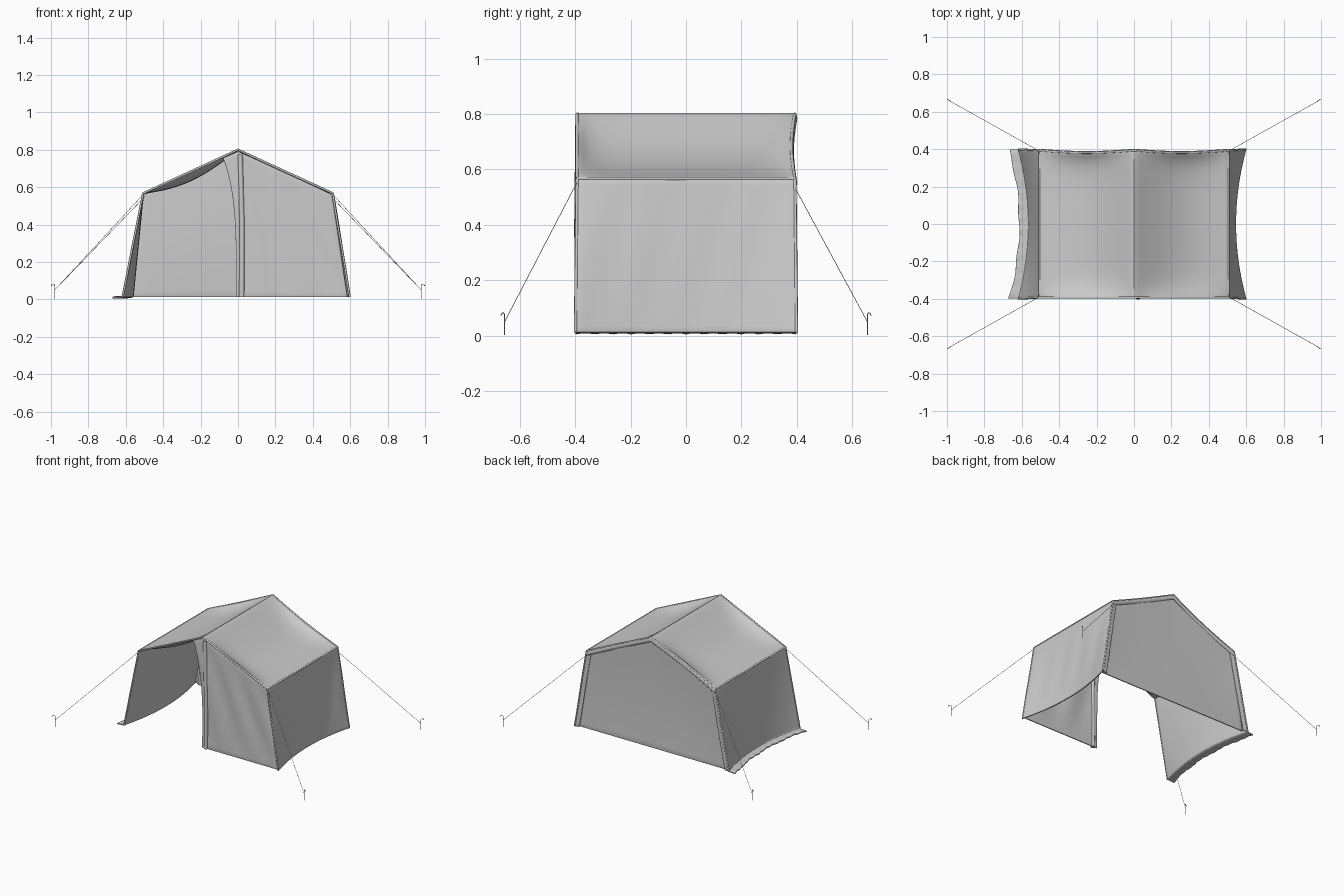
import bpy, bmesh, math
from mathutils import Vector

if "Cube" in bpy.data.objects:
    bpy.data.objects.remove(bpy.data.objects["Cube"])

EAVE_X, EAVE_Z, RIDGE_Z, DEPTH = 0.507, 0.567, 0.80, 0.393
BOTTOM = 0.012


def lerp(a, b, t):
    return a + (b - a) * t


def roof_z(x):
    return RIDGE_Z - (RIDGE_Z - EAVE_Z) * min(abs(x) / EAVE_X, 1)


def cloth(name, fn, nu, nv, thick=0.008):
    """Grid of cloth from a surface function of u, v in 0..1, thickened."""
    bm = bmesh.new()
    rows = [[bm.verts.new(fn(i / nu, j / nv)) for i in range(nu + 1)]
            for j in range(nv + 1)]
    for j in range(nv):
        for i in range(nu):
            bm.faces.new((rows[j][i], rows[j][i + 1],
                          rows[j + 1][i + 1], rows[j + 1][i]))
    mesh = bpy.data.meshes.new(name)
    bm.to_mesh(mesh)
    bm.free()
    mesh.polygons.foreach_set("use_smooth", [True] * len(mesh.polygons))
    ob = bpy.data.objects.new(name, mesh)
    bpy.context.collection.objects.link(ob)
    mod = ob.modifiers.new("thickness", 'SOLIDIFY')
    mod.thickness = thick
    mod.offset = 0
    bev = ob.modifiers.new("soft_edge", 'BEVEL')
    bev.width = 0.002
    bev.segments = 2
    bev.limit_method = 'ANGLE'
    bev.angle_limit = math.radians(50)
    return ob


def tube(name, points, radius, res=2):
    cu = bpy.data.curves.new(name, 'CURVE')
    cu.dimensions = '3D'
    cu.bevel_depth = radius
    cu.bevel_resolution = res
    cu.use_fill_caps = True
    sp = cu.splines.new('POLY')
    sp.points.add(len(points) - 1)
    for p, co in zip(sp.points, points):
        p.co = (*co, 1)
    sp.use_smooth = True
    ob = bpy.data.objects.new(name, cu)
    bpy.context.collection.objects.link(ob)
    return ob


# Roof: taut at ridge, eaves and gables, sagging between
def roof(u, v):
    a, t = 2 * u - 1, 2 * v - 1
    dip = math.sin(math.pi * abs(a))
    x = EAVE_X * a
    y = t * DEPTH - (0.012 * dip * t if t > 0 else 0)
    return (x, y, roof_z(x) - 0.048 * dip * (1 - abs(t) ** 7))


cloth("roof", roof, 40, 40)


# Side walls: flare outward, pulled in at mid length
def right_wall(u, v):
    t, h = 2 * u - 1, 1 - v
    x = EAVE_X + h * (0.035 + 0.055 * t * t)
    ripple = 0.002 * math.sin(14 * t + 3 * h) * math.sin(math.pi * v)
    return (x + ripple, t * (DEPTH + 0.006 * h), lerp(BOTTOM, EAVE_Z, v))


def left_wall(u, v):
    t = 2 * u - 1
    k = max(0, (v - 0.12) / 0.88)
    h = 1 - k
    x = EAVE_X + h * (0.055 + 0.055 * t * t)
    z = lerp(BOTTOM, EAVE_Z, k)
    if v < 0.12:                        # skirt lying on the ground
        s = 1 - v / 0.12
        x += s * (0.052 + 0.004 * math.sin(11 * t))
        z += s * (0.006 * math.sin(19 * t) ** 2 - 0.004)
    return (-x, t * (DEPTH + 0.006 * h), z)


cloth("right_wall", right_wall, 32, 24)
cloth("left_wall", left_wall, 40, 32)


# Back panel: full gable shape
def back_panel(u, v):
    a = 2 * u - 1
    x = a * lerp(0.585, EAVE_X - 0.005, v)
    z = lerp(BOTTOM, roof_z(EAVE_X * a) - 0.008, v)
    puff = 0.008 * math.sin(math.pi * v) * (1 - a ** 4)
    return (x, 0.382 - puff, z)


# Front door: right half closed, its free edge curving over at the top
def front_panel(u, v):
    xb, xt = lerp(-0.01, 0.585, u), lerp(-0.08, EAVE_X - 0.005, u)
    x = lerp(xb, xt, v ** (1 + 3 * (1 - u) ** 2))
    z = lerp(BOTTOM, roof_z(xt) - 0.008, v)
    fold = 0.004 * math.sin(16 * u + 5 * v) * math.sin(math.pi * v)
    return (x, -0.386 + fold, z)


cloth("back_panel", back_panel, 40, 20)
cloth("front_panel", front_panel, 28, 24)


# Rear gable band and wall edges folded round the back corners
def gable_band(u, v):
    x, y, z = roof(u, 1)
    return (x, y + 0.006 * math.sin(math.pi * v), z - 0.032 * v)


def right_fold(u, v):
    x, y, z = right_wall(1, v)
    return (x - 0.035 * u, y - 0.004 * u, z)


def left_fold(u, v):
    x, y, z = left_wall(1, 0.12 + 0.88 * v)
    return (x + 0.035 * u, y - 0.004 * u, z)


cloth("back_gable_band", gable_band, 40, 4, 0.006)
cloth("back_right_fold", right_fold, 3, 16, 0.006)
cloth("back_left_fold", left_fold, 3, 16, 0.006)

# Rolled door seam beside the opening
tube("door_seam", [(0.02, -0.388, BOTTOM), (0.022, -0.39, 0.4),
                   (0.012, -0.386, 0.775)], 0.014, 3)

# Soft hems along gables, corners and eaves
for v, end in ((0, "front"), (1, "back")):
    tube(end + "_gable_hem", [roof(i / 40, v) for i in range(41)], 0.006)
    tube(end + "_right_corner_hem",
         [right_wall(v, j / 12) for j in range(13)], 0.006)
    tube(end + "_left_corner_hem",
         [left_wall(v, 0.12 + 0.88 * j / 12) for j in range(13)], 0.006)
for s, side in ((-1, "left"), (1, "right")):
    tube(side + "_eave_hem", [(s * EAVE_X, -DEPTH, EAVE_Z),
                              (s * EAVE_X, DEPTH, EAVE_Z)], 0.006)

# Guy ropes and hooked stakes at the four corners
for sx, a in ((-1, "left"), (1, "right")):
    for sy, b in ((-1, "front"), (1, "back")):
        top_z = 0.555 if sy < 0 else 0.535
        tube(f"{b}_{a}_rope", [(sx * 0.512, sy * 0.393, top_z),
                               (sx * 0.98, sy * 0.655, 0.05)], 0.0012)
        base = Vector((sx * 0.98, sy * 0.655, 0))
        out = Vector((sx * 0.8, sy * 0.6, 0))
        hook = [base + Vector((0, 0, 0.002)), base + Vector((0, 0, 0.072))]
        for i in range(1, 7):
            ang = math.pi * i / 6
            hook.append(base + out * 0.011 * (1 - math.cos(ang))
                        + Vector((0, 0, 0.072 + 0.01 * math.sin(ang))))
        tube(f"{b}_{a}_stake", hook, 0.0018)
